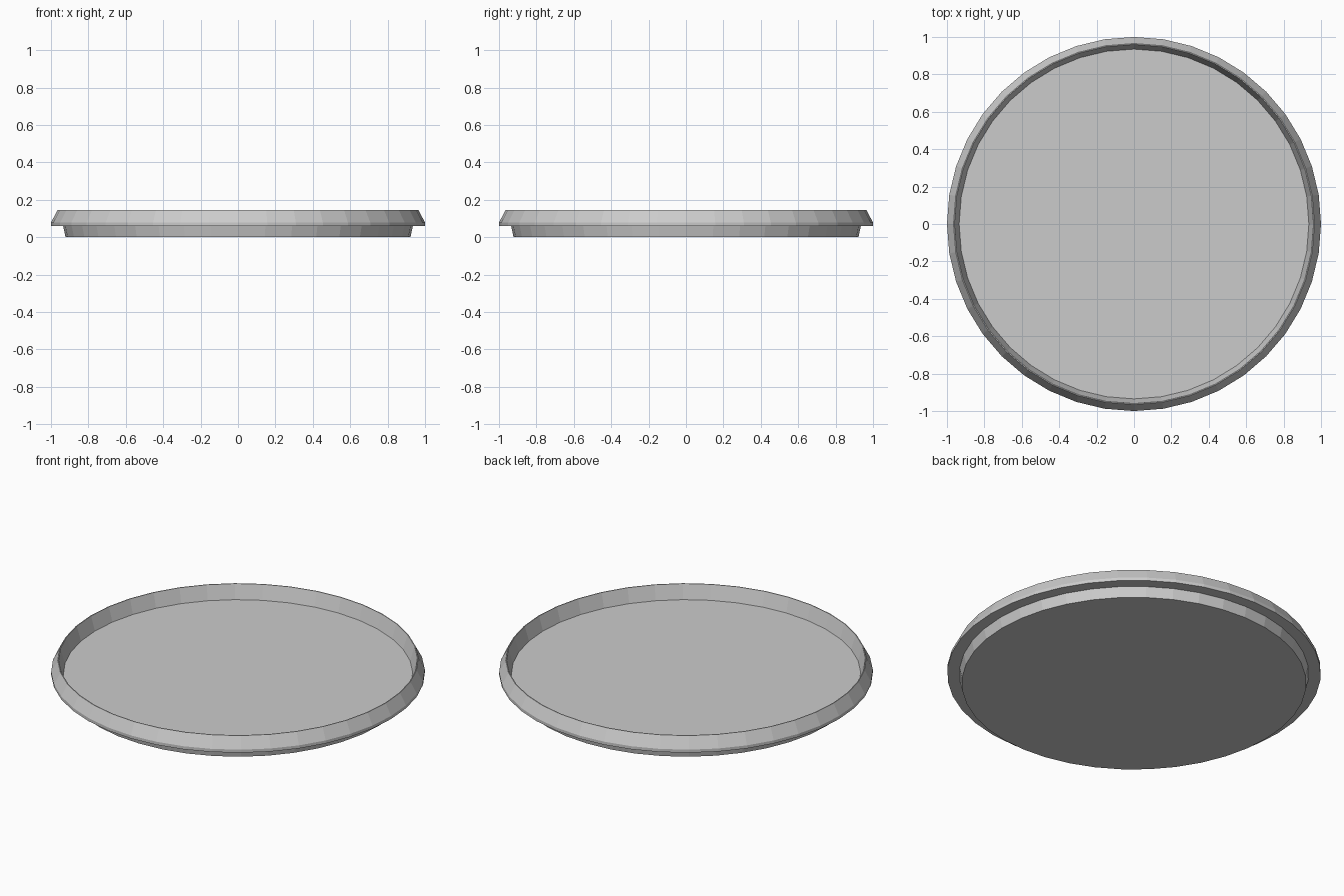
import bpy, bmesh, math

if "Cube" in bpy.data.objects:
    bpy.data.objects.remove(bpy.data.objects["Cube"])

SEGMENTS = 40


def lathe(name, profile):
    """Spin an (r, z) profile round z; the ends are closed with flat discs."""
    bm = bmesh.new()
    rings = []
    for r, z in profile:
        rings.append([bm.verts.new((r * math.cos(2 * math.pi * i / SEGMENTS),
                                    r * math.sin(2 * math.pi * i / SEGMENTS), z))
                      for i in range(SEGMENTS)])
    for a, b in zip(rings, rings[1:]):
        for i in range(SEGMENTS):
            j = (i + 1) % SEGMENTS
            bm.faces.new((a[i], a[j], b[j], b[i]))
    bm.faces.new(rings[0][::-1])
    bm.faces.new(rings[-1])
    bmesh.ops.recalc_face_normals(bm, faces=bm.faces)
    mesh = bpy.data.meshes.new(name)
    bm.to_mesh(mesh)
    bm.free()
    obj = bpy.data.objects.new(name, mesh)
    bpy.context.collection.objects.link(obj)
    return obj


# Round tray: tapered base, overhanging sloped rim, inner wall and floor
lathe("round_tray", [
    (0.922, 0.0), (0.935, 0.06),      # base wall
    (1.0, 0.06), (1.0, 0.078),        # underside lip
    (0.965, 0.145), (0.96, 0.145),    # rim slope and crest
    (0.935, 0.062),                   # inner wall down to the floor
])
